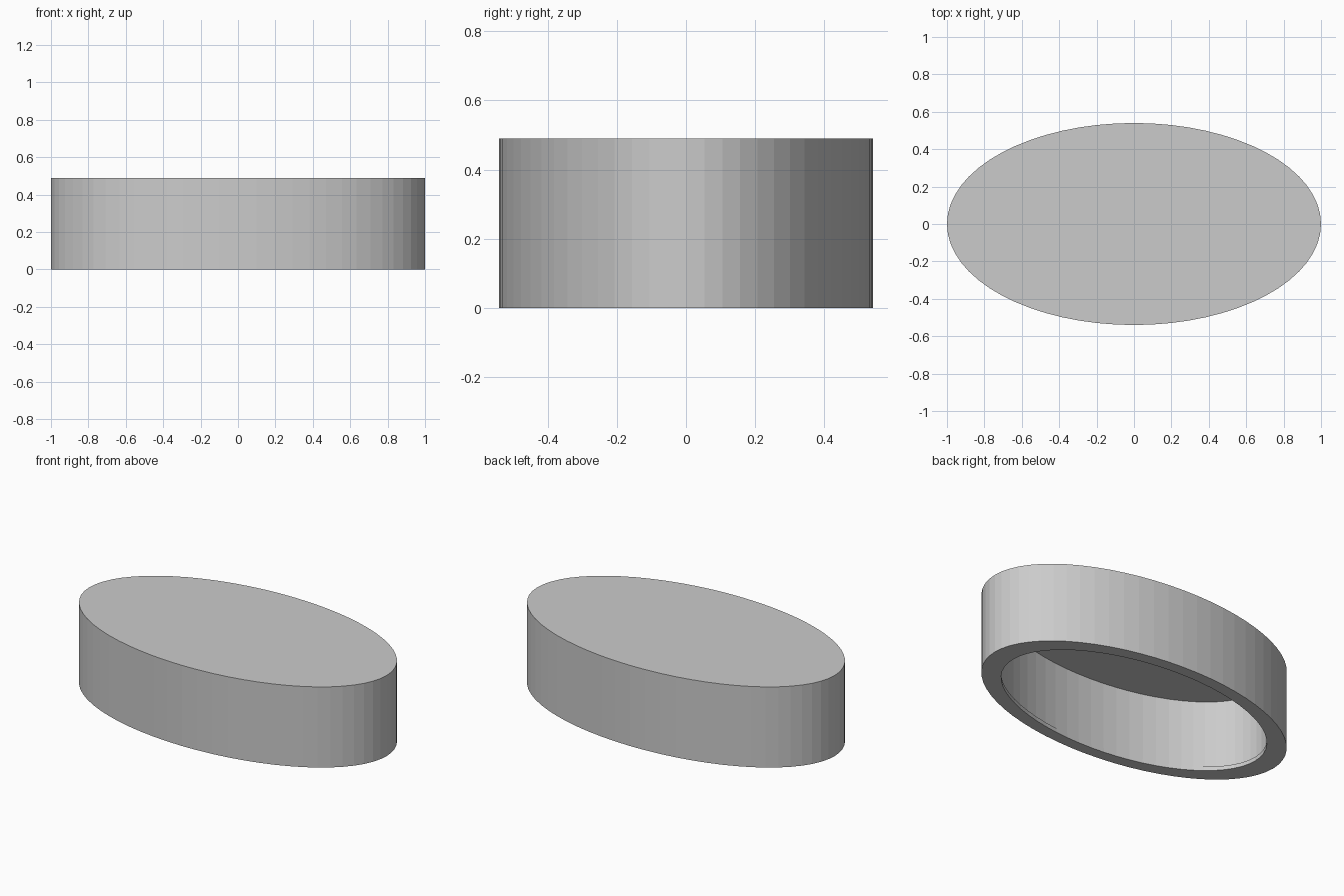
import bpy, bmesh, math

if "Cube" in bpy.data.objects:
    bpy.data.objects.remove(bpy.data.objects["Cube"])

SEGMENTS = 64


def ellipse_ring(bm, rx, ry, z):
    """One horizontal elliptical loop of vertices."""
    step = 2 * math.pi / SEGMENTS
    return [bm.verts.new((rx * math.cos(i * step), ry * math.sin(i * step), z))
            for i in range(SEGMENTS)]


def bridge(bm, a, b):
    """Wall of quads between two loops."""
    for i in range(SEGMENTS):
        j = (i + 1) % SEGMENTS
        bm.faces.new((a[i], a[j], b[j], b[i]))


# Section from the outer top, down the wall, round the rim and its small lip,
# then up to the inner ceiling
section = [(1.0, 0.54, 0.49), (1.0, 0.54, 0.0),
           (0.87, 0.47, 0.0), (0.87, 0.47, 0.025),
           (0.88, 0.475, 0.025), (0.88, 0.475, 0.44)]

bm = bmesh.new()
rings = [ellipse_ring(bm, *p) for p in section]
for lower, upper in zip(rings, rings[1:]):
    bridge(bm, lower, upper)

# Closed top and inner ceiling
bm.faces.new(rings[0])
bm.faces.new(rings[-1])
bmesh.ops.recalc_face_normals(bm, faces=bm.faces)

mesh = bpy.data.meshes.new("oval_lid")
bm.to_mesh(mesh)
bm.free()
lid = bpy.data.objects.new("oval_lid", mesh)
bpy.context.collection.objects.link(lid)
